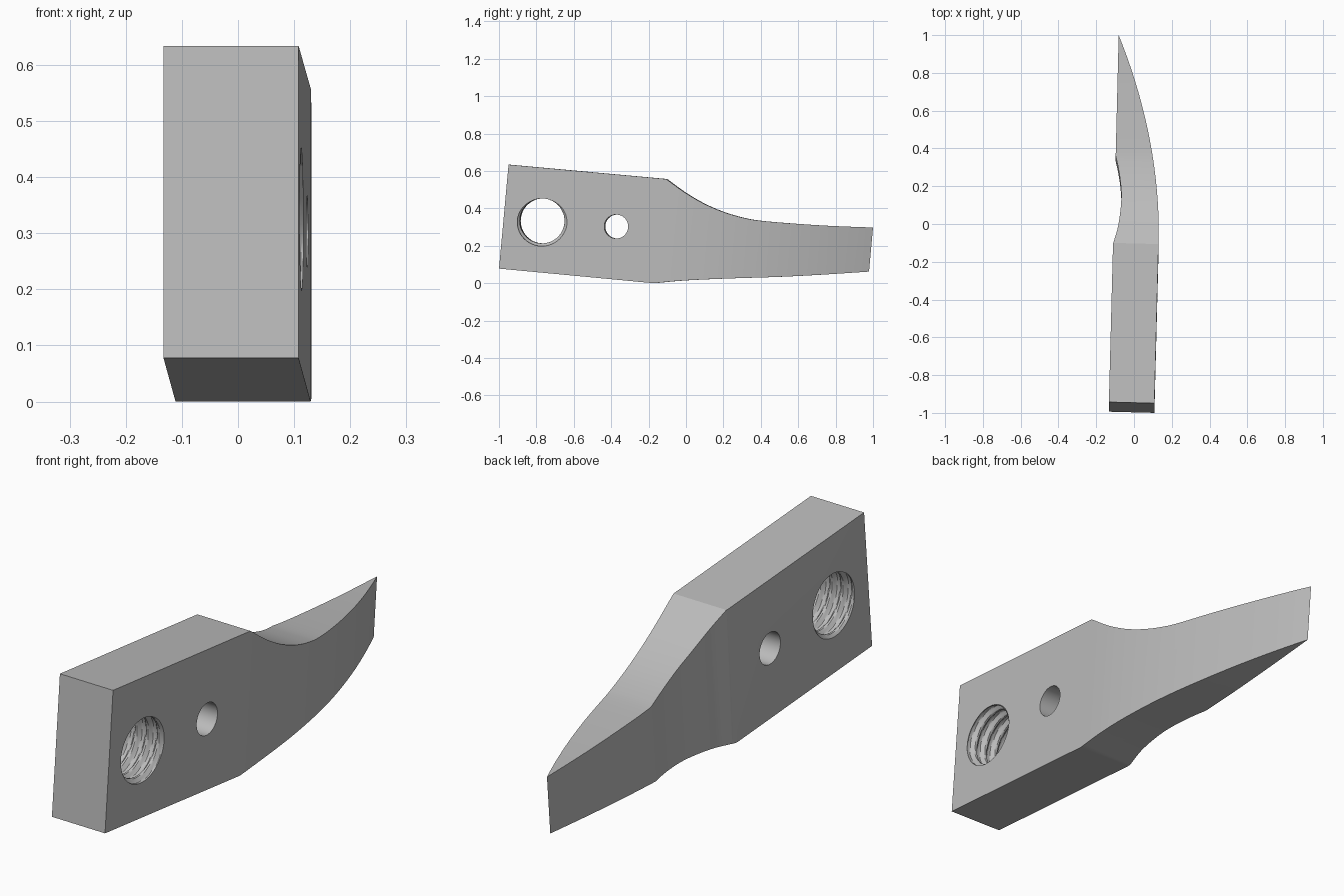
import bpy, bmesh, math
from mathutils import Vector

cube = bpy.data.objects.get("Cube")
if cube:
    bpy.data.objects.remove(cube, do_unlink=True)

LEAN = 0.09      # rearward lean of the upright edges
YAW = -0.0256    # slight yaw of the whole tool

steel = bpy.data.materials.new("steel_grey")
steel.use_nodes = True
steel.diffuse_color = (0.5, 0.5, 0.5, 1)
steel.node_tree.nodes["Principled BSDF"].inputs["Base Color"].default_value = (0.5, 0.5, 0.5, 1)


def spline(points, steps=6):
    """Smooth curve through the points."""
    p = [Vector(q) for q in points]
    p = [2 * p[0] - p[1]] + p + [2 * p[-1] - p[-2]]
    out = []
    for a, b, c, d in zip(p, p[1:], p[2:], p[3:]):
        for i in range(steps):
            t = i / steps
            out.append(0.5 * (2 * b + (c - a) * t + (2 * a - 5 * b + 4 * c - d) * t**2
                              + (3 * b - a - 3 * c + d) * t**3))
    return out + [p[-2]]


def finish(name, bm):
    bmesh.ops.recalc_face_normals(bm, faces=bm.faces)
    mesh = bpy.data.meshes.new(name)
    bm.to_mesh(mesh)
    bm.free()
    mesh.materials.append(steel)
    obj = bpy.data.objects.new(name, mesh)
    bpy.context.collection.objects.link(obj)
    return obj


def prism(name, outline, start, end):
    """Sweep a closed outline between two placement functions."""
    bm = bmesh.new()
    a = [bm.verts.new(start(p)) for p in outline]
    b = [bm.verts.new(end(p)) for p in outline]
    bm.faces.new(a)
    bm.faces.new(b)
    for i in range(len(a)):
        j = (i + 1) % len(a)
        bm.faces.new((a[i], a[j], b[j], b[i]))
    return finish(name, bm)


def bore(name, y, z, radius, depth=0.0, pitch=0.05, segs=48, rows=96):
    """Round cutter along x, with a helical thread when depth is given."""
    bm = bmesh.new()
    rings = []
    for r in range(rows + 1):
        x = -0.2 + 0.4 * r / rows
        ring = []
        for s in range(segs):
            a = math.tau * s / segs
            phase = (x / pitch - s / segs) % 1
            rad = radius + depth * min(1, max(0, 1.6 - abs(4 * phase - 2)))
            ring.append(bm.verts.new((x, y + YAW * x + rad * math.cos(a), z + rad * math.sin(a))))
        rings.append(ring)
    for p, q in zip(rings, rings[1:]):
        for s in range(segs):
            t = (s + 1) % segs
            bm.faces.new((p[s], p[t], q[t], q[s]))
    bm.faces.new(rings[0])
    bm.faces.new(rings[-1])
    return finish(name, bm)


# Plan outline: straight shank, bowed outer side, finger hollow inside
tip = (-0.081, 0.973)
outer = []
for i in range(33):
    t = 1.123 * i / 32
    outer.append((0.13 + 0.0256 * t - 0.19 * t * t, t - 0.15))
hollow = spline([(-0.111, -0.155), (-0.085, -0.06), (-0.071, 0.04), (-0.067, 0.12),
                 (-0.073, 0.2), (-0.084, 0.27), (-0.097, 0.33)])
plan = [(0.103, -1.2)] + outer[:-1] + [tip] + hollow[::-1] + [(-0.138, -1.2)]
blade = prism("blade", plan,
              lambda p: (p[0], p[1] - LEAN * 0.3, -0.3),
              lambda p: (p[0], p[1] + LEAN * 1.0, 1.0))

# Side outline: tilted shank that sweeps down to a narrow tip
top = spline([(-0.103, 0.557), (0, 0.483), (0.1, 0.425), (0.2, 0.382), (0.3, 0.352),
              (0.4, 0.334), (0.6, 0.317), (0.8, 0.305), (1.05, 0.296)])
under = spline([(-0.17, 0.0), (0, 0.015), (0.25, 0.026), (0.5, 0.034), (0.75, 0.047), (1.05, 0.067)], 4)
side = [(-0.997, 0.078)] + under + top[::-1] + [(-0.946, 0.634)]
profile = prism("side_profile_cutter", side,
                lambda p: (-0.3, p[0] - YAW * 0.3, p[1]),
                lambda p: (0.3, p[0] + YAW * 0.3, p[1]))

# Threaded mounting hole and plain pin hole
threaded = bore("threaded_hole_cutter", -0.767, 0.333, 0.12, depth=0.015)
pin = bore("pin_hole_cutter", -0.37, 0.303, 0.064, rows=1)

bpy.ops.object.select_all(action='DESELECT')
bpy.context.view_layer.objects.active = blade
blade.select_set(True)
for cutter, mode in ((profile, 'INTERSECT'), (threaded, 'DIFFERENCE'), (pin, 'DIFFERENCE')):
    cutter.hide_render = True
    mod = blade.modifiers.new(cutter.name, 'BOOLEAN')
    mod.operation = mode
    mod.solver = 'EXACT'
    mod.object = cutter
    bpy.ops.object.modifier_apply(modifier=mod.name)
    bpy.data.objects.remove(cutter, do_unlink=True)

# Soft shading on the curved walls, crisp edges elsewhere
bpy.ops.object.shade_smooth_by_angle(angle=math.radians(20))
weighted = blade.modifiers.new("weighted_normals", 'WEIGHTED_NORMAL')
weighted.keep_sharp = True
